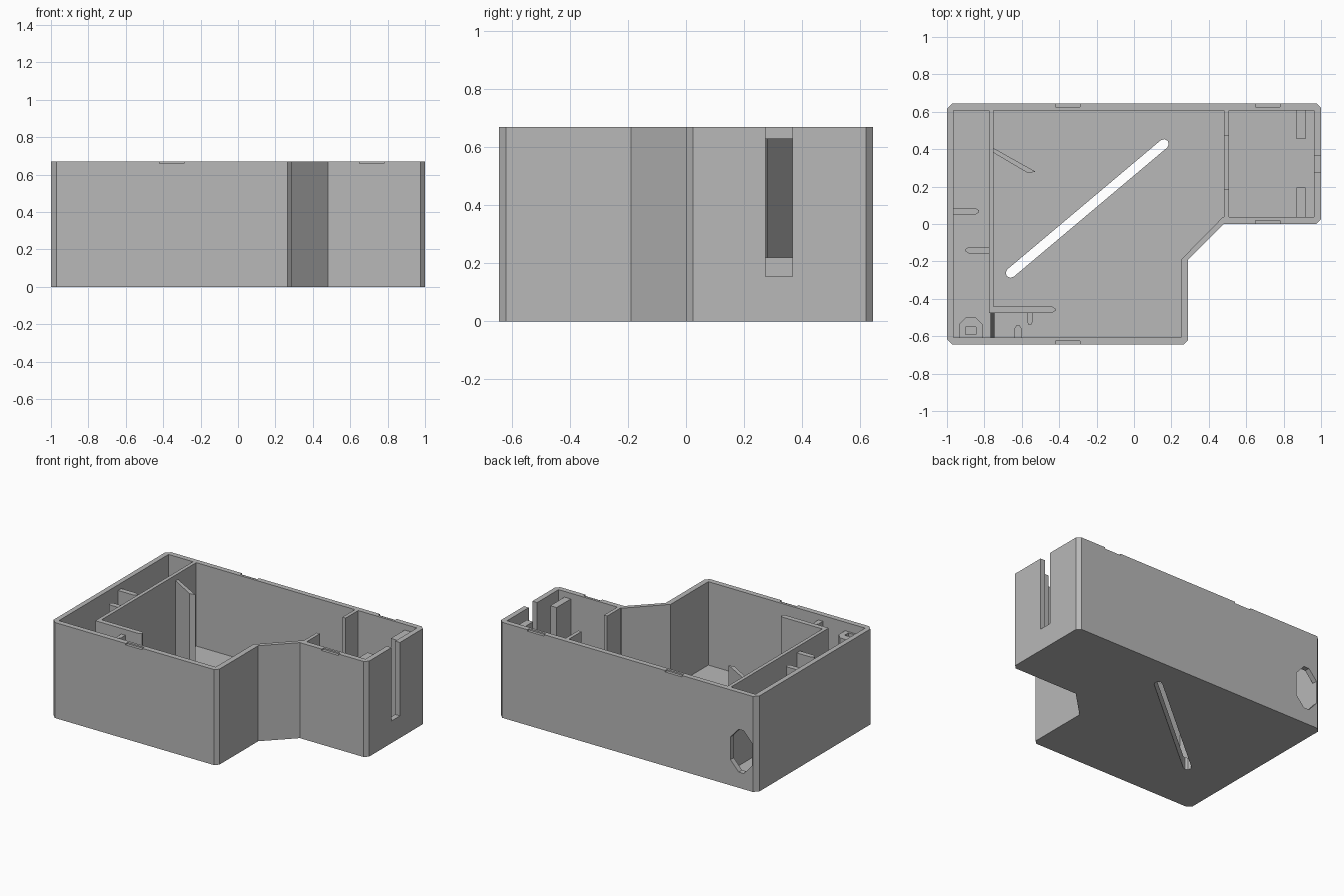
import bpy
import bmesh
from mathutils import Vector

if "Cube" in bpy.data.objects:
    bpy.data.objects.remove(bpy.data.objects["Cube"], do_unlink=True)

TOP, FLOOR, RIB = 0.67, 0.085, 0.63

plastic = bpy.data.materials.new("grey plastic")
plastic.use_nodes = True
GREY = (0.48, 0.48, 0.48, 1)
plastic.diffuse_color = GREY
plastic.node_tree.nodes["Principled BSDF"].inputs["Base Color"].default_value = GREY


def prism(name, pts, lo, hi, axis="z"):
    """Extrude a 2D outline from lo to hi along an axis."""
    place = {"z": lambda p, h: (p[0], p[1], h),
             "y": lambda p, h: (p[0], h, p[1]),
             "x": lambda p, h: (h, p[0], p[1])}[axis]
    bm = bmesh.new()
    face = bm.faces.new([bm.verts.new(place(p, lo)) for p in pts])
    new = bmesh.ops.extrude_face_region(bm, geom=[face])["geom"]
    shift = Vector(place((0, 0), hi - lo))
    bmesh.ops.translate(bm, vec=shift,
                        verts=[v for v in new if isinstance(v, bmesh.types.BMVert)])
    bmesh.ops.recalc_face_normals(bm, faces=bm.faces)
    mesh = bpy.data.meshes.new(name)
    bm.to_mesh(mesh)
    bm.free()
    mesh.materials.append(plastic)
    obj = bpy.data.objects.new(name, mesh)
    bpy.context.scene.collection.objects.link(obj)
    return obj


def rect(x0, x1, y0, y1):
    return [(x0, y0), (x1, y0), (x1, y1), (x0, y1)]


def box(name, x0, x1, y0, y1, z0, z1):
    return prism(name, rect(x0, x1, y0, y1), z0, z1)


def tab(base, tip, mid, half):
    """Rib outline with a clipped tip, running from base to tip."""
    c = 0.018 if tip > base else -0.018
    return [(base, mid - half), (tip - c, mid - half), (tip, mid - half / 3),
            (tip, mid + half / 3), (tip - c, mid + half), (base, mid + half)]


def turned(pts):
    return [(y, x) for x, y in pts]


def cut(target, cutters):
    """Subtract each cutter and bake the result."""
    for c in cutters:
        mod = target.modifiers.new("cut", "BOOLEAN")
        mod.operation, mod.solver, mod.object = "DIFFERENCE", "EXACT", c
    dg = bpy.context.evaluated_depsgraph_get()
    dg.update()
    baked = bpy.data.meshes.new_from_object(target.evaluated_get(dg))
    target.modifiers.clear()
    target.data = baked
    for c in cutters:
        bpy.data.objects.remove(c, do_unlink=True)


# Case: chamfered outline with stepped front corner, hollowed out
case = prism("case", [
    (-0.97, -0.645), (0.265, -0.645), (0.29, -0.62), (0.29, -0.19), (0.48, 0),
    (0.975, 0), (1, 0.025), (1, 0.62), (0.975, 0.645), (-0.97, 0.645),
    (-1, 0.615), (-1, -0.615)], 0, TOP)
cavity = prism("cavity", [
    (-0.965, -0.607), (0.252, -0.607), (0.252, -0.19), (0.475, 0.037),
    (0.963, 0.037), (0.963, 0.608), (-0.965, 0.608)], FLOOR, 1)

# Diagonal slot with rounded ends through the floor
a, b = Vector((-0.66, -0.262)), Vector((0.16, 0.428))
d = (b - a).normalized() * 0.026
n = Vector((-d.y, d.x))
k = 0.707
slot = prism("floor_slot_cutter", [
    a + n, a + (n - d) * k, a - d, a - (n + d) * k, a - n,
    b - n, b + (d - n) * k, b + d, b + (d + n) * k, b + n], -0.1, 0.2)

# Cable hole in the back wall, slot in the right-hand end, lid notches on the rim
cable = prism("cable_hole_cutter", [
    (-0.9, 0.11), (-0.86, 0.11), (-0.797, 0.18), (-0.797, 0.34),
    (-0.86, 0.41), (-0.9, 0.41), (-0.963, 0.34), (-0.963, 0.18)], 0.55, 0.7, "y")
end_slot = box("end_slot_cutter", 0.94, 1.1, 0.275, 0.367, 0.155, 1)
notches = [box("notch_cutter", x, x + 0.13, y - 0.02, y + 0.02, 0.66, 1)
           for x, y in ((-0.42, 0.645), (0.65, 0.645), (-0.42, -0.645), (0.65, 0))]
cut(case, [cavity, slot, cable, end_slot] + notches)

# Long partition with its return plate and sloped cable ramp
LOW = FLOOR - 0.02
box("long_partition", -0.775, -0.75, -0.475, 0.62, LOW, TOP)
prism("return_plate", tab(-0.76, -0.42, -0.458, 0.0175), LOW, TOP)
prism("cable_ramp", [(-0.615, LOW), (-0.47, LOW), (-0.47, 0.45), (-0.615, 0.12)],
      -0.768, -0.745, "x")

# Ribs beside the partition and along the front
prism("left_wall_rib", tab(-0.975, -0.83, 0.068, 0.018), LOW, RIB)
prism("partition_rib", tab(-0.765, -0.9, -0.14, 0.018), LOW, RIB)
prism("plate_rib", turned(tab(-0.465, -0.54, -0.557, 0.016)), LOW, RIB)
prism("front_wall_rib", turned(tab(-0.615, -0.54, -0.62, 0.018)), LOW, RIB)
prism("slanted_fin", [(-0.76, 0.411), (-0.76, 0.386), (-0.567, 0.272),
                      (-0.527, 0.28)], LOW, RIB)

# Screw post with a square pocket
post = prism("screw_post", [
    (-0.935, -0.615), (-0.81, -0.615), (-0.81, -0.535), (-0.845, -0.5),
    (-0.9, -0.5), (-0.935, -0.535)], LOW, 0.61)
cut(post, [box("pocket_cutter", -0.9, -0.845, -0.592, -0.55, 0.35, 1)])

# Cross partition with a lowered middle
box("cross_partition_sill", 0.482, 0.507, 0.02, 0.62, LOW, 0.22)
for side, y0, y1 in (("front", 0.02, 0.185), ("back", 0.47, 0.62)):
    box(side + "_cross_partition", 0.482, 0.507, y0, y1, 0.2, TOP)

# Guide stubs that hold a board behind the end slot
for side, y0, y1 in (("front", 0.025, 0.195), ("back", 0.455, 0.62)):
    box(side + "_guide_stub", 0.868, 0.917, y0, y1, LOW, RIB)
